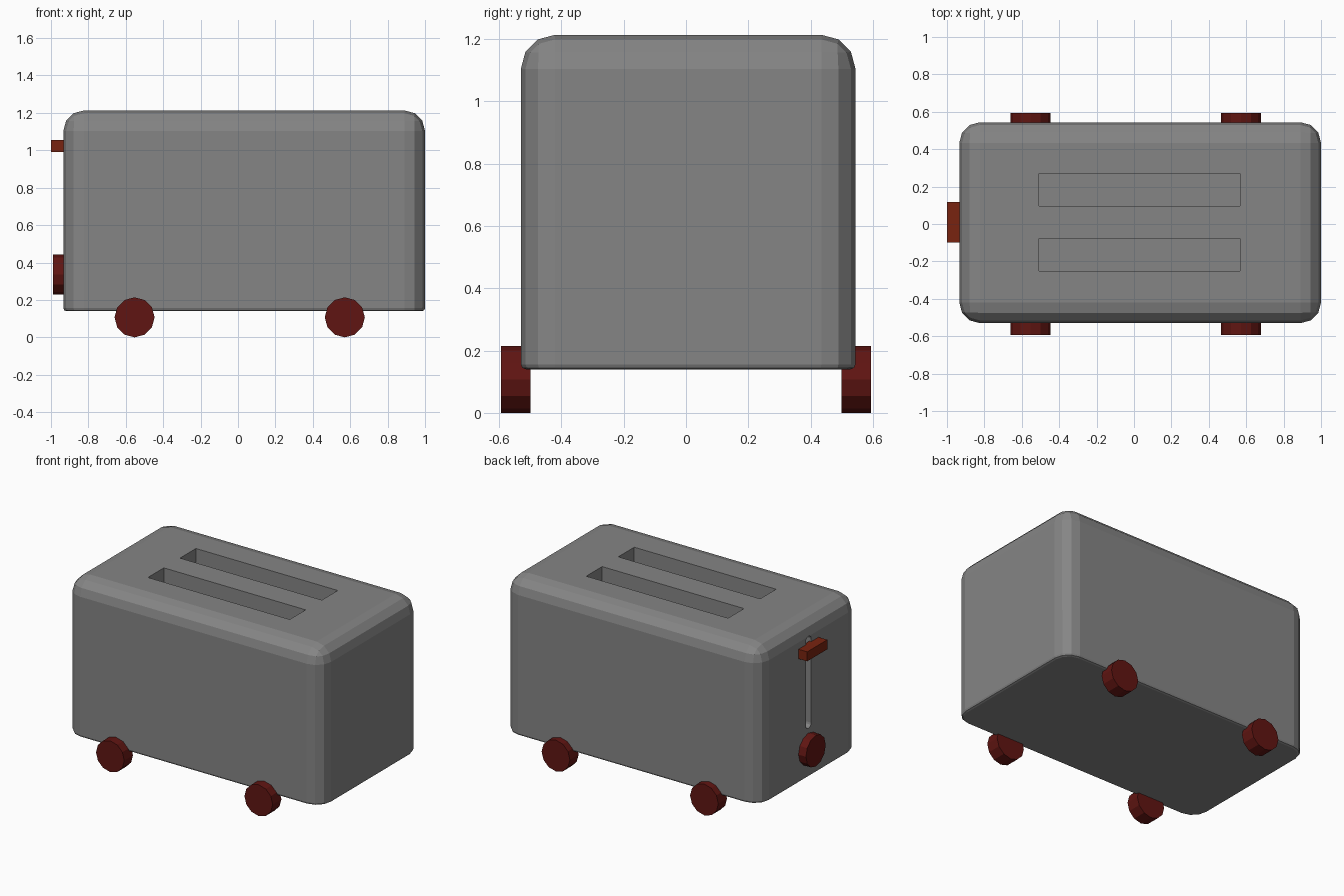
import bpy, bmesh
from math import radians
from mathutils import Matrix

if "Cube" in bpy.data.objects:
    bpy.data.objects.remove(bpy.data.objects["Cube"])


def material(name, rgb):
    m = bpy.data.materials.new(name)
    m.diffuse_color = (*rgb, 1)
    m.use_nodes = True
    m.node_tree.nodes["Principled BSDF"].inputs["Base Color"].default_value = m.diffuse_color
    return m


def finish(bm, name, mat=None):
    bmesh.ops.recalc_face_normals(bm, faces=bm.faces)
    me = bpy.data.meshes.new(name)
    bm.to_mesh(me)
    bm.free()
    ob = bpy.data.objects.new(name, me)
    bpy.context.collection.objects.link(ob)
    if mat:
        me.materials.append(mat)
    return ob


def box_bm(lo, hi):
    bm = bmesh.new()
    bmesh.ops.create_cube(bm, size=1)
    for v in bm.verts:
        v.co = [(a + b) / 2 + c * (b - a) for a, b, c in zip(lo, hi, v.co)]
    return bm


def bevel(bm, edges, width, segments):
    bmesh.ops.bevel(bm, geom=edges, offset=width, segments=segments,
                    profile=0.5, affect='EDGES', clamp_overlap=True)


def disc(name, axis, center, radius, depth, mat):
    # 12-sided cylinder with a vertex pointing straight up
    bm = bmesh.new()
    rot = Matrix.Rotation(radians(90), 4, 'X' if axis == 'y' else 'Y')
    bmesh.ops.create_cone(bm, cap_ends=True, segments=12, radius1=radius,
                          radius2=radius, depth=depth,
                          matrix=Matrix.Translation(center) @ rot)
    return finish(bm, name, mat)


grey = material("dark_grey", (0.235, 0.235, 0.235))
red = material("dark_red", (0.118, 0.0075, 0.006))
orange_red = material("lever_red", (0.19, 0.017, 0.005))

# Body: large rounding on the top and upright edges, small one underneath
X0, X1, Y0, Y1, Z0, Z1 = -0.934, 1.0, -0.53, 0.544, 0.14, 1.213
bm = box_bm((X0, Y0, Z0), (X1, Y1, Z1))
bevel(bm, [e for e in bm.edges if max(v.co.z for v in e.verts) > 1], 0.11, 3)
bevel(bm, [e for e in bm.edges if all(v.co.z < Z0 + 1e-4 for v in e.verts)], 0.016, 2)
body = finish(bm, "body", grey)

# Bread slots and the rounded lever groove
cutters = []
for y in (-0.25, 0.097):
    cutters.append(finish(box_bm((-0.507, y, 0.5), (0.567, y + 0.172, 1.4)), "slot_cutter", grey))
bm = box_bm((X0 - 0.1, -0.02, 0.475), (X0 + 0.06, 0.038, 1.103))
bevel(bm, [e for e in bm.edges if abs(e.verts[0].co.x - e.verts[1].co.x) > 0.1], 0.026, 3)
cutters.append(finish(bm, "groove_cutter", grey))

bpy.context.view_layer.objects.active = body
for c in cutters:
    mod = body.modifiers.new("cut", 'BOOLEAN')
    mod.operation, mod.solver, mod.object = 'DIFFERENCE', 'EXACT', c
    bpy.ops.object.modifier_apply(modifier=mod.name)
    bpy.data.objects.remove(c)

# Feet
for xn, x in (("left", -0.553), ("right", 0.571)):
    for yn, y in (("front", -0.546), ("back", 0.546)):
        disc(f"{yn}_{xn}_foot", 'y', (x, y, 0.107), 0.107, 0.094, red)

# Browning knob and push lever on the left end
disc("knob", 'x', (-0.955, 0.01, 0.335), 0.107, 0.07, red)
finish(box_bm((-1.0, -0.1, 0.991), (-0.92, 0.117, 1.056)), "lever", orange_red)
